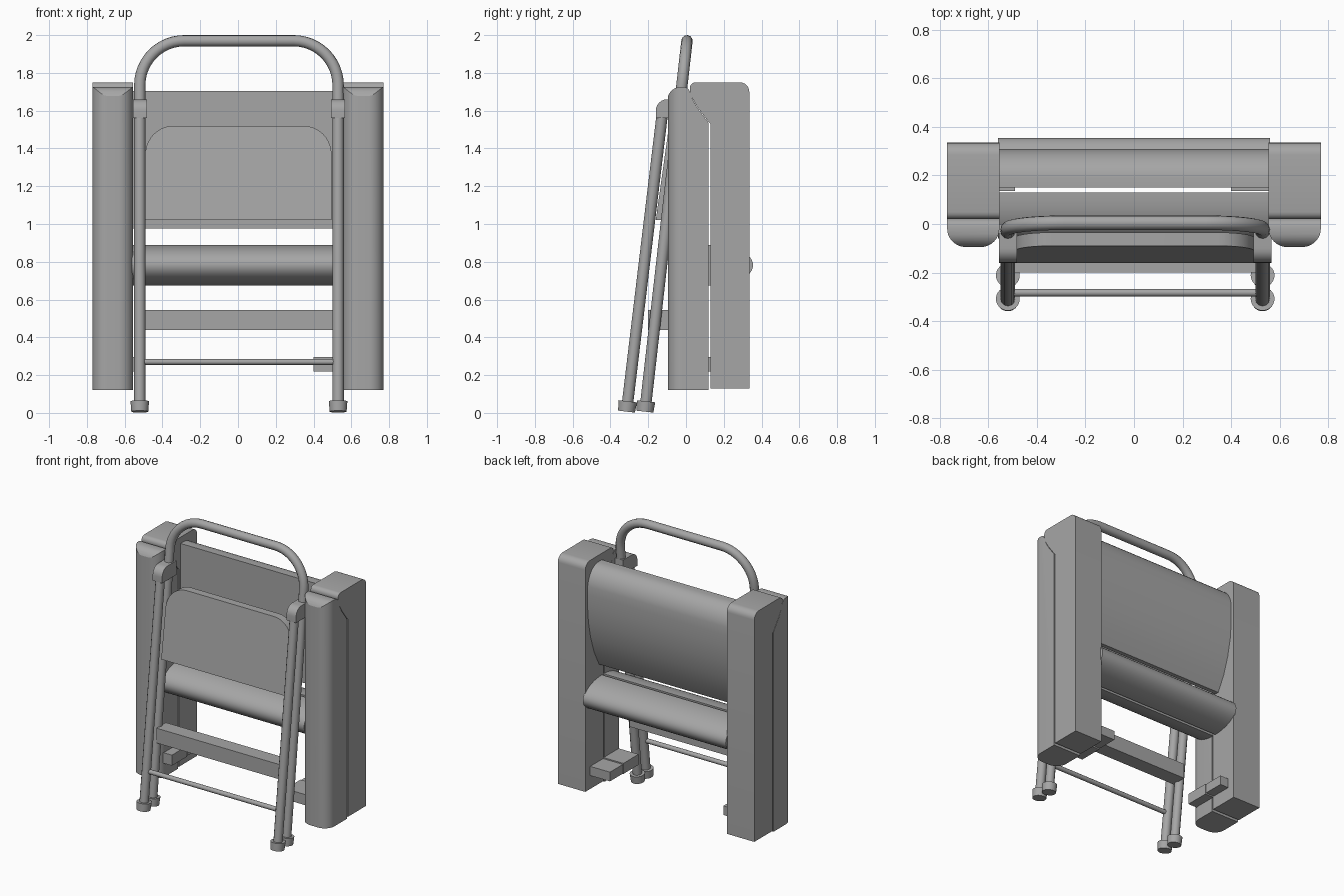
import bpy, math
from mathutils import Vector

cube = bpy.data.objects.get("Cube")
if cube:
    bpy.data.objects.remove(cube, do_unlink=True)

grey = bpy.data.materials.new("plain_grey")
grey.use_nodes = True
grey.diffuse_color = (0.38, 0.38, 0.38, 1)
grey.node_tree.nodes["Principled BSDF"].inputs["Base Color"].default_value = grey.diffuse_color


def finish(ob):
    """Give the object its colour and soft shading with sharp edges."""
    ob.data.materials.clear()
    ob.data.materials.append(grey)
    bpy.ops.object.select_all(action='DESELECT')
    ob.select_set(True)
    bpy.context.view_layer.objects.active = ob
    bpy.ops.object.shade_smooth_by_angle(angle=math.radians(35))
    return ob


def prism(name, pts, place, a, b):
    """Extrude a 2D outline from a to b; place(u, v, w) gives the 3D point."""
    n = len(pts)
    verts = [place(u, v, w) for w in (a, b) for u, v in pts]
    faces = [tuple(range(n)), tuple(range(2 * n - 1, n - 1, -1))]
    faces += [(i, i + n, (i + 1) % n + n, (i + 1) % n) for i in range(n)]
    me = bpy.data.meshes.new(name)
    me.from_pydata(verts, [], faces)
    ob = bpy.data.objects.new(name, me)
    bpy.context.collection.objects.link(ob)
    bpy.context.view_layer.objects.active = ob
    ob.select_set(True)
    bpy.ops.object.mode_set(mode='EDIT')
    bpy.ops.mesh.select_all(action='SELECT')
    bpy.ops.mesh.normals_make_consistent(inside=False)
    bpy.ops.object.mode_set(mode='OBJECT')
    return finish(ob)


def along_x(u, v, w):
    return (w, u, v)


def along_z(u, v, w):
    return (u, v, w)


def arc(cx, cy, rx, ry, start, end, n=10):
    """Points on an elliptical arc, angles in degrees."""
    out = []
    for i in range(n + 1):
        t = math.radians(start + (end - start) * i / n)
        out.append((cx + rx * math.cos(t), cy + ry * math.sin(t)))
    return out


def block(name, x0, x1, y0, y1, z0, z1):
    return prism(name, [(y0, z0), (y1, z0), (y1, z1), (y0, z1)], along_x, x0, x1)


def tube(name, pts, radius):
    cu = bpy.data.curves.new(name, 'CURVE')
    cu.dimensions = '3D'
    cu.bevel_depth = radius
    cu.bevel_resolution = 4
    cu.use_fill_caps = True
    sp = cu.splines.new('POLY')
    sp.points.add(len(pts) - 1)
    for p, co in zip(sp.points, pts):
        p.co = (*co, 1)
    ob = bpy.data.objects.new(name, cu)
    bpy.context.collection.objects.link(ob)
    bpy.ops.object.select_all(action='DESELECT')
    ob.select_set(True)
    bpy.context.view_layer.objects.active = ob
    bpy.ops.object.convert(target='MESH')
    return finish(bpy.context.view_layer.objects.active)


# Arm housings: a rounded front half and a boxed rear half on each side
front_side = [(-0.10, 0.12), (0.12, 0.12), (0.12, 1.535), (0.06, 1.615), (0.035, 1.66)]
front_side += arc(-0.01, 1.68, 0.035, 0.045, 20, 90, 4)
front_side += arc(-0.03, 1.65, 0.07, 0.075, 90, 180, 8)
rear_side = [(0.13, 0.13), (0.335, 0.13)]
rear_side += arc(0.285, 1.70, 0.05, 0.05, 0, 90, 6)
rear_side += arc(0.05, 1.72, 0.03, 0.03, 90, 180, 4)
rear_side += [(0.025, 1.68), (0.06, 1.62), (0.12, 1.54), (0.13, 1.53)]
for side, s in (("right", -1), ("left", 1)):
    xm, half = s * 0.6625, 0.1075
    plan = [(xm + half, 0.2), (xm - half, 0.2)]
    plan += arc(xm - 0.03, -0.02, half - 0.03, 0.075, 180, 270)
    plan += arc(xm + 0.03, -0.02, half - 0.03, 0.075, 270, 360)
    front = prism(side + "_front_housing", plan, along_z, 0, 1.9)
    cutter = prism("housing_cutter", front_side, along_x, xm - 0.3, xm + 0.3)
    mod = front.modifiers.new("trim", 'BOOLEAN')
    mod.operation = 'INTERSECT'
    mod.solver = 'EXACT'
    mod.object = cutter
    bpy.ops.object.select_all(action='DESELECT')
    front.select_set(True)
    bpy.context.view_layer.objects.active = front
    bpy.ops.object.modifier_apply(modifier=mod.name)
    bpy.data.objects.remove(cutter, do_unlink=True)
    finish(front)
    prism(side + "_rear_housing", rear_side, along_x, xm - half, xm + half)

    # Footrest lugs on the inner faces, longer on the left
    inner = 0.40 if s > 0 else 0.49
    x0, x1 = sorted((s * inner, s * 0.565))
    block(side + "_front_lug", x0, x1, -0.04, 0.13, 0.22, 0.295)
    block(side + "_rear_lug", x0, x1, 0.136, 0.28, 0.225, 0.29)

# Backrest: flat in front, bulging behind
back = [(0.15, 0.975), (0.18, 0.975), (0.235, 1.08), (0.275, 1.2), (0.30, 1.32),
        (0.31, 1.44), (0.31, 1.52)]
back += arc(0.19, 1.55, 0.12, 0.155, 10, 90, 8)
back += [(0.15, 1.705)]
prism("backrest", back, along_x, -0.56, 0.56)

# Split bolster: two half-round cushions back to back
prism("rear_bolster", arc(0.15, 0.782, 0.205, 0.107, -90, 90, 24), along_x, -0.56, 0.56)
prism("front_bolster", arc(0.13, 0.782, 0.19, 0.107, 90, 270, 24), along_x, -0.56, 0.56)

# Folding frame
XL, XR = -0.52, 0.53


def rear_y(z):
    return -0.215 + 0.1135 * (z - 0.03)


def front_y(z):
    return -0.312 + 0.12 * (z - 0.03)


# Rear legs run up into a rounded handle
R = 0.235
path = [(XL, 0.03)] + arc(XL + R, 1.97 - R, R, R, 180, 90, 12)
path += arc(XR - R, 1.97 - R, R, R, 90, 0, 12) + [(XR, 0.03)]
tube("handle_and_rear_legs", [(x, rear_y(z), z) for x, z in path], 0.03)

for side, x in (("right", XL), ("left", XR)):
    tube(side + "_front_leg", [(x, front_y(0.03), 0.03), (x, front_y(1.6), 1.6)], 0.03)
    # Hinge joining front and rear legs
    hinge = [(-0.16, 1.56), (0.0, 1.56), (0.0, 1.66)] + arc(-0.10, 1.60, 0.06, 0.06, 90, 180, 6)
    prism(side + "_hinge", hinge, along_x, x - 0.037, x + 0.037)
    # Rubber feet
    for name, f in (("front", front_y), ("rear", rear_y)):
        lean = Vector((0, f(1) - f(0), 1))
        bpy.ops.mesh.primitive_cone_add(
            vertices=32, radius1=0.045, radius2=0.049, depth=0.055,
            location=(x, f(0.034), 0.034),
            rotation=lean.to_track_quat('Z', 'Y').to_euler())
        foot = bpy.context.object
        foot.name = side + "_" + name + "_foot"
        finish(foot)

tube("cross_bar", [(XL, front_y(0.27), 0.27), (XR, front_y(0.27), 0.27)], 0.016)
block("lower_step", -0.5, 0.51, -0.20, -0.095, 0.44, 0.545)

# Folded upper step, leaning with the legs
panel = [(-0.49, 1.02), (0.495, 1.02)]
panel += arc(0.345, 1.37, 0.15, 0.15, 0, 90) + arc(-0.34, 1.37, 0.15, 0.15, 90, 180)
prism("upper_step", panel, lambda u, v, w: (u, w + 0.14 * (v - 1.02), v), -0.16, -0.105)
